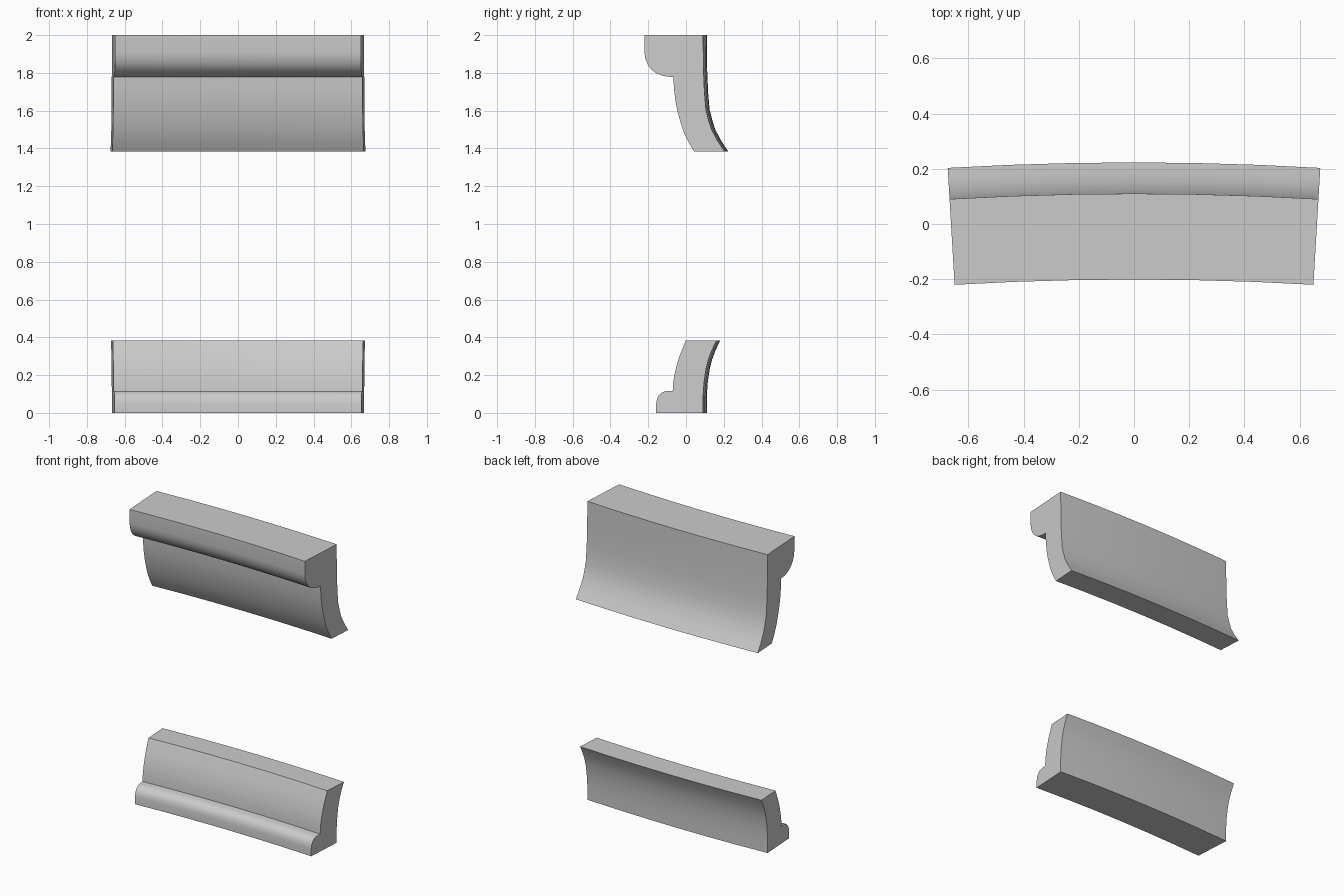
import bpy, bmesh, math

if "Cube" in bpy.data.objects:
    bpy.data.objects.remove(bpy.data.objects["Cube"])

RADIUS = 11.26       # plan-view bend radius (bend centre lies in front)
HALF_ANGLE = 0.0588
SEGMENTS = 6

# Cross-sections as (y, z) at the middle of the span
upper_rail = [
    (-0.201, 2.0), (-0.201, 1.91), (-0.197, 1.878), (-0.184, 1.845), (-0.165, 1.819),
    (-0.138, 1.798), (-0.105, 1.785), (-0.078, 1.78), (-0.048, 1.778),   # rounded lip
    (-0.044, 1.715), (-0.037, 1.655), (-0.026, 1.597), (-0.010, 1.54),
    (0.008, 1.485), (0.033, 1.433), (0.061, 1.385),                      # curved front
    (0.223, 1.385), (0.187, 1.44), (0.155, 1.50), (0.139, 1.55), (0.125, 1.605),
    (0.117, 1.70), (0.112, 1.82), (0.110, 2.0)]                          # curved back

lower_rail = [
    (-0.139, 0.0), (-0.139, 0.05), (-0.134, 0.075), (-0.124, 0.093),
    (-0.108, 0.108), (-0.088, 0.115), (-0.051, 0.117),                   # rounded lip
    (-0.048, 0.165), (-0.039, 0.215), (-0.028, 0.26), (-0.013, 0.305),
    (0.018, 0.382),                                                      # curved front
    (0.181, 0.382), (0.158, 0.335), (0.139, 0.285), (0.126, 0.235),
    (0.115, 0.16), (0.110, 0.09), (0.110, 0.0)]                          # curved back


def bent_moulding(name, profile):
    """Sweep a closed profile along a shallow arc and cap both ends."""
    bm = bmesh.new()
    rings = []
    for i in range(SEGMENTS + 1):
        a = HALF_ANGLE * (2 * i / SEGMENTS - 1)
        rings.append([bm.verts.new(((RADIUS + y) * math.sin(a),
                                    (RADIUS + y) * math.cos(a) - RADIUS, z))
                      for y, z in profile])
    n = len(profile)
    for r0, r1 in zip(rings, rings[1:]):
        for j in range(n):
            k = (j + 1) % n
            bm.faces.new((r0[j], r0[k], r1[k], r1[j]))
    bm.faces.new(rings[0])
    bm.faces.new(rings[-1][::-1])
    bmesh.ops.recalc_face_normals(bm, faces=bm.faces)
    mesh = bpy.data.meshes.new(name)
    bm.to_mesh(mesh)
    bm.free()
    obj = bpy.data.objects.new(name, mesh)
    bpy.context.collection.objects.link(obj)
    bpy.ops.object.select_all(action='DESELECT')
    obj.select_set(True)
    bpy.context.view_layer.objects.active = obj
    bpy.ops.object.shade_smooth_by_angle(angle=math.radians(35))
    return obj


# Crown moulding and base moulding
bent_moulding("crown_moulding", upper_rail)
bent_moulding("base_moulding", lower_rail)
